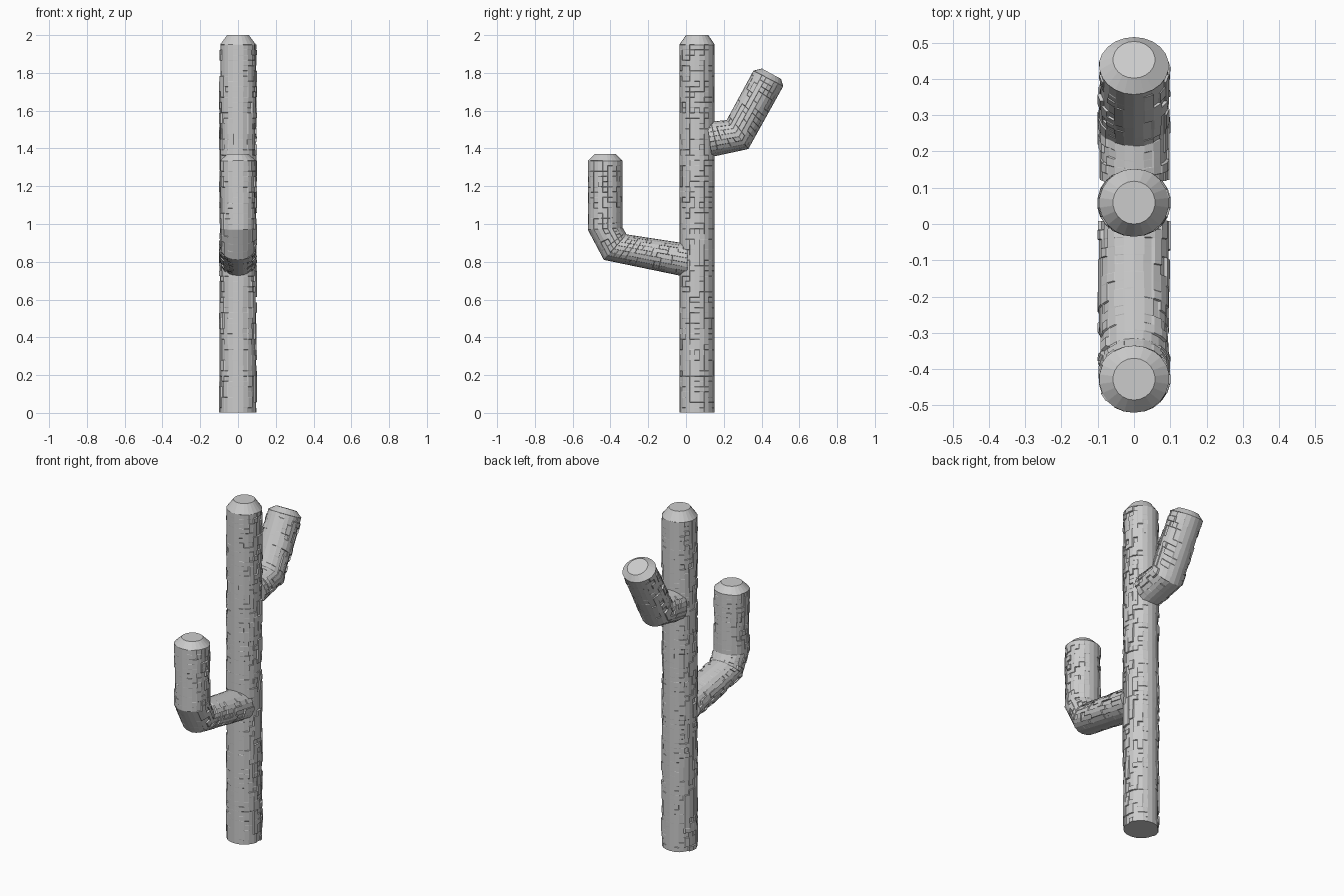
import bpy, bmesh, math, random
from mathutils import Vector

if "Cube" in bpy.data.objects:
    bpy.data.objects.remove(bpy.data.objects["Cube"])

random.seed(7)
SIDES = 22      # bark columns round each limb
ROW = 0.028     # bark row height
DEPTH = 0.006   # bark relief

grey = bpy.data.materials.new("stone grey")
grey.diffuse_color = (0.6, 0.6, 0.6, 1)
grey.use_nodes = True
grey.node_tree.nodes["Principled BSDF"].inputs["Base Color"].default_value = grey.diffuse_color


def add_ring(bm, outer, inner, rx, relief):
    """Ring spanning two (y, z) points, with two vertices per bark column."""
    o, i = Vector(outer), Vector(inner)
    mid, half = (o + i) / 2, (o - i) / 2
    ring = []
    for k in range(SIDES):
        for t in (k + 0.03, k + 0.97):
            a = 2 * math.pi * t / SIDES
            s = math.sin(a)
            p = mid + half * math.cos(a)
            push = relief[k] * min(1, 1.5 * abs(s)) * (1 if s > 0 else -1)
            ring.append(bm.verts.new((rx * s + push, p.x, p.y)))
    return ring


def next_relief(old):
    """Some columns keep their depth, so bark chips vary in length."""
    return [o if random.random() < 0.4 else random.uniform(-DEPTH, DEPTH)
            for o in old]


def make_limb(name, sections, tip, rx=0.096):
    """Loft chipped bark through the sections and close with a bevelled tip."""
    bm = bmesh.new()
    rings = []
    relief = next_relief([0] * SIDES)
    for (o0, i0), (o1, i1) in zip(sections, sections[1:]):
        o0, i0, o1, i1 = map(Vector, (o0, i0, o1, i1))
        n = max(1, round(((o1 + i1) - (o0 + i0)).length / 2 / ROW))
        for r in range(n):
            relief = next_relief(relief)
            for t in ((r + 0.04) / n, (r + 0.96) / n):
                rings.append(add_ring(bm, o0.lerp(o1, t), i0.lerp(i1, t), rx, relief))
    # smooth bevel at the tip
    flat = [0] * SIDES
    rings.append(add_ring(bm, *sections[-1], rx, flat))
    rings.append(add_ring(bm, *tip, 0.058, flat))
    count = 2 * SIDES
    for a, b in zip(rings, rings[1:]):
        for k in range(count):
            j = (k + 1) % count
            bm.faces.new((a[k], a[j], b[j], b[k]))
    bm.faces.new(rings[0])
    bm.faces.new(rings[-1])
    bmesh.ops.recalc_face_normals(bm, faces=bm.faces)
    mesh = bpy.data.meshes.new(name)
    bm.to_mesh(mesh)
    bm.free()
    mesh.materials.append(grey)
    obj = bpy.data.objects.new(name, mesh)
    bpy.context.collection.objects.link(obj)


# upright trunk
make_limb("trunk",
          [((-0.035, 0), (0.152, 0)), ((-0.035, 1.95), (0.152, 1.95))],
          ((0.0, 2.0), (0.118, 2.0)))

# front arm: slopes out, then turns straight up
make_limb("front_arm",
          [((0.01, 0.718), (0.01, 0.895)),
           ((-0.435, 0.81), (-0.315, 0.945)),
           ((-0.52, 0.97), (-0.335, 0.98)),
           ((-0.52, 1.335), (-0.335, 1.335))],
          ((-0.485, 1.37), (-0.37, 1.37)))

# back arm: short stub, then leans outward
make_limb("back_arm",
          [((0.135, 1.355), (0.11, 1.54)),
           ((0.33, 1.397), (0.215, 1.55)),
           ((0.515, 1.73), (0.357, 1.812))],
          ((0.503, 1.768), (0.402, 1.823)))
